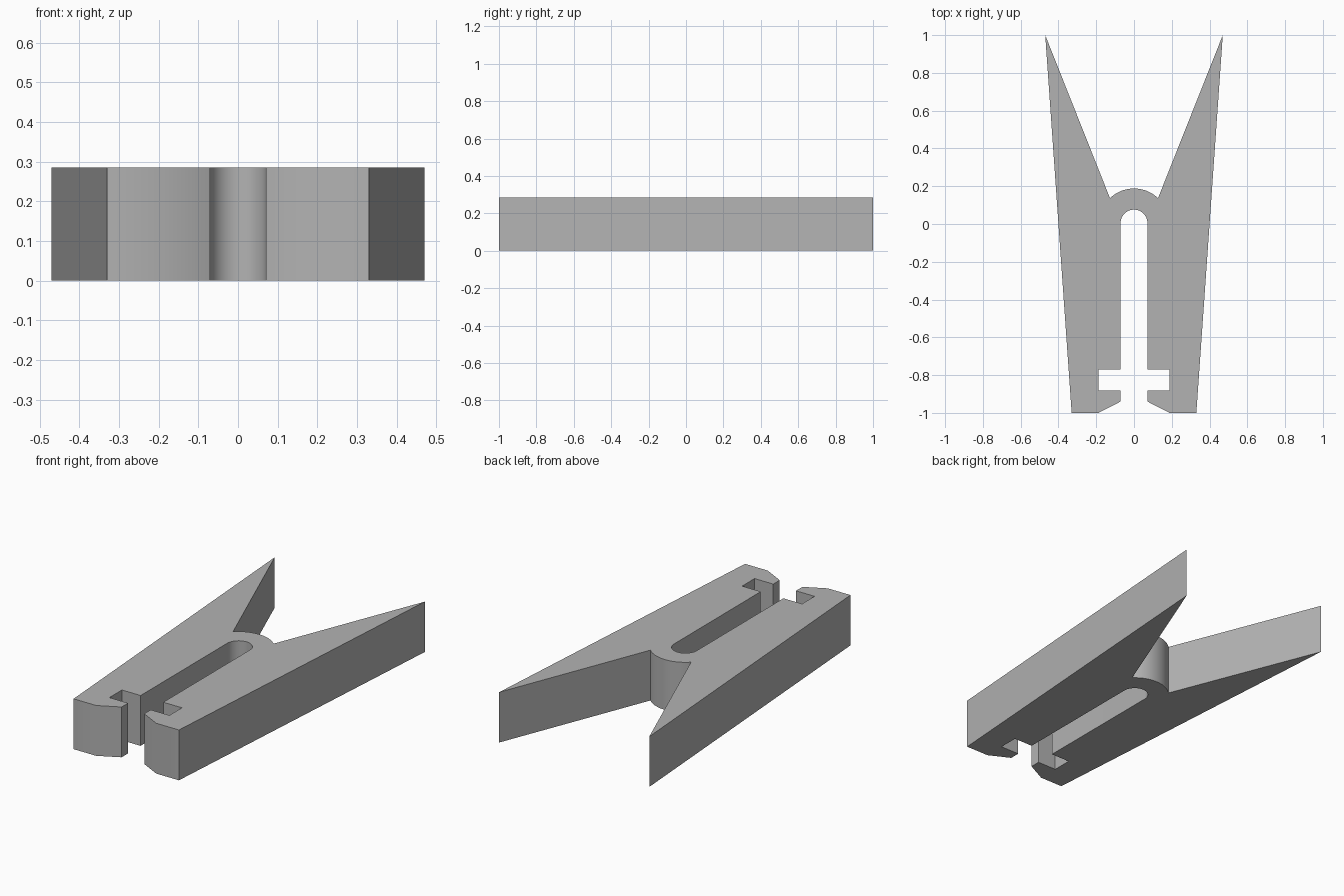
import bpy, bmesh, math

if "Cube" in bpy.data.objects:
    bpy.data.objects.remove(bpy.data.objects["Cube"])

HEIGHT = 0.285
CENTRE_Y = 0.005          # shared centre of the inner and outer bridge arcs
INNER_R, OUTER_R = 0.071, 0.183


def arc(radius, start, end, steps):
    """Points on an arc about the bridge centre, angles in degrees."""
    angles = [math.radians(start + (end - start) * i / steps) for i in range(steps + 1)]
    return [(radius * math.cos(a), CENTRE_Y + radius * math.sin(a)) for a in angles]


# Right half of the outline, from the slot's closed end round to the bridge top
half = arc(INNER_R, 90, 0, 16)
half += [
    (0.071, -0.77), (0.188, -0.77), (0.188, -0.882), (0.071, -0.882),  # notch
    (0.071, -0.94), (0.188, -1.0), (0.33, -1.0),                       # jaw lip
    (0.47, 1.0),                                                       # handle tip
]
half += arc(OUTER_R, 46, 90, 12)

# Mirror to the left half; the two points on the centre line are shared
outline = half + [(-x, y) for x, y in reversed(half[1:-1])]

# Clip body: extruded outline
bm = bmesh.new()
base = bm.faces.new([bm.verts.new((x, y, 0)) for x, y in outline])
top = bmesh.ops.extrude_face_region(bm, geom=[base], use_keep_orig=True)
bmesh.ops.translate(bm, vec=(0, 0, HEIGHT),
                    verts=[g for g in top["geom"] if isinstance(g, bmesh.types.BMVert)])
bmesh.ops.recalc_face_normals(bm, faces=bm.faces)
mesh = bpy.data.meshes.new("clip_body")
bm.to_mesh(mesh)
bm.free()

body = bpy.data.objects.new("clip_body", mesh)
bpy.context.collection.objects.link(body)
grey = bpy.data.materials.new("light grey")
grey.diffuse_color = (0.45, 0.45, 0.45, 1)
grey.use_nodes = True
grey.node_tree.nodes["Principled BSDF"].inputs["Base Color"].default_value = grey.diffuse_color
mesh.materials.append(grey)

# Smooth arcs, sharp corners
bpy.context.view_layer.objects.active = body
body.select_set(True)
bpy.ops.object.shade_smooth_by_angle(angle=math.radians(30))
